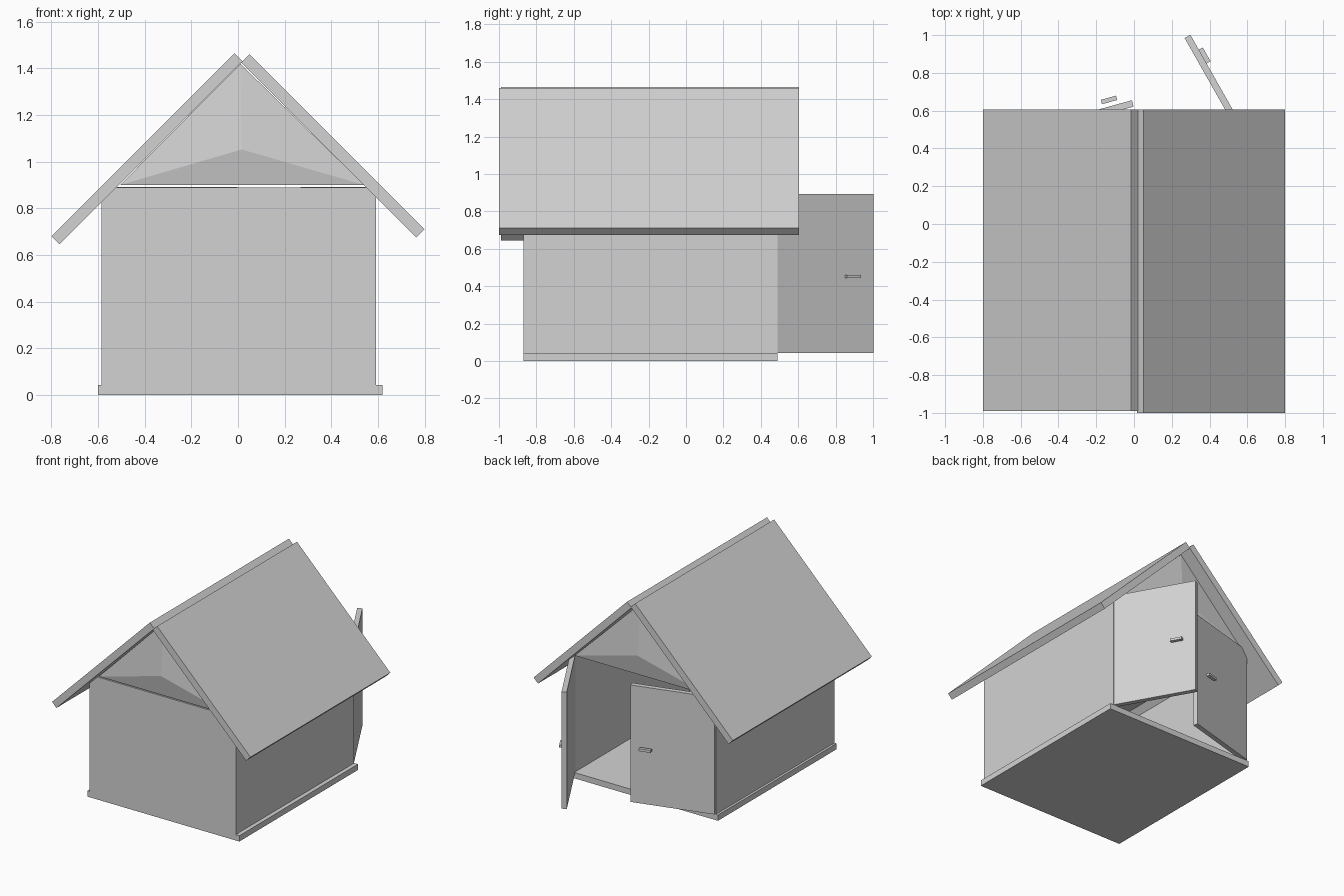
import bpy, bmesh, math
from mathutils import Matrix, Vector

cube = bpy.data.objects.get("Cube")
if cube:
    bpy.data.objects.remove(cube, do_unlink=True)

grey = bpy.data.materials.new("plain_grey")
grey.use_nodes = True
colour = (0.65, 0.65, 0.65, 1)
grey.diffuse_color = colour
grey.node_tree.nodes["Principled BSDF"].inputs["Base Color"].default_value = colour


def finish(name, bm):
    bmesh.ops.recalc_face_normals(bm, faces=bm.faces)
    mesh = bpy.data.meshes.new(name)
    bm.to_mesh(mesh)
    bm.free()
    mesh.materials.append(grey)
    ob = bpy.data.objects.new(name, mesh)
    bpy.context.collection.objects.link(ob)
    return ob


def box(name, x, y, z, matrix=Matrix()):
    """Box given by its (low, high) range on each axis."""
    bm = bmesh.new()
    bmesh.ops.create_cube(bm, size=1)
    for v in bm.verts:
        v.co = matrix @ Vector([r[0] if c < 0 else r[1] for c, r in zip(v.co, (x, y, z))])
    return finish(name, bm)


def prism(name, profile, y0, y1, bulge=0):
    """Extrude an x-z profile along y; bulge raises the centre of both end caps."""
    bm = bmesh.new()
    rings = [[bm.verts.new((x, y, z)) for x, z in profile] for y in (y0, y1)]
    n = len(profile)
    for i in range(n):
        j = (i + 1) % n
        bm.faces.new((rings[0][i], rings[0][j], rings[1][j], rings[1][i]))
    caps = [bm.faces.new(r) for r in rings]
    bmesh.ops.recalc_face_normals(bm, faces=bm.faces)
    if bulge:
        bmesh.ops.poke(bm, faces=caps, offset=bulge)
    return finish(name, bm)


# Floor and walls
FRONT, BACK, WALL = -0.87, 0.49, 0.035
height = (0.04, 0.89)
box("floor", (-0.6, 0.62), (FRONT, BACK), (0, 0.042))
box("front_wall", (-0.585, 0.592), (FRONT, FRONT + WALL), height)
box("right_wall", (-0.583, -0.583 + WALL), (FRONT + WALL, BACK), height)
box("left_wall", (0.59 - WALL, 0.59), (FRONT + WALL, BACK), height)

# Gable block under the roof, with slightly raised ends
prism("gable_block", [(-0.505, 0.9), (0.54, 0.9), (0.01, 1.42)], -0.875, 0.505, 0.03)

# Two roof slabs that overlap at the ridge
prism("right_roof", [(-0.015, 1.465), (-0.8, 0.68), (-0.765, 0.645), (0.02, 1.43)], -0.99, 0.605)
prism("left_roof", [(0.05, 1.46), (0.8, 0.71), (0.765, 0.675), (0.015, 1.425)], -1.0, 0.605)


def door(side, hinge, angle, outward, grip, gap):
    """Door leaf swung about its hinge, with a bar handle on the outer face."""
    place = Matrix.Translation((*hinge, 0)) @ Matrix.Rotation(math.radians(angle), 4, "Z")
    box(side + "_door", (0, 0.588), sorted((0, -outward * WALL)), (0.043, 0.892), place)
    box(side + "_door_handle", (grip - 0.042, grip + 0.042),
        sorted((outward * gap, outward * (gap + 0.024))), (0.443, 0.461), place)


# Double doors standing open at the back
door("right", (-0.578, 0.498), 15.5, 1, 0.472, 0.022)
door("left", (0.588, 0.49), 119.5, -1, 0.455, 0)
